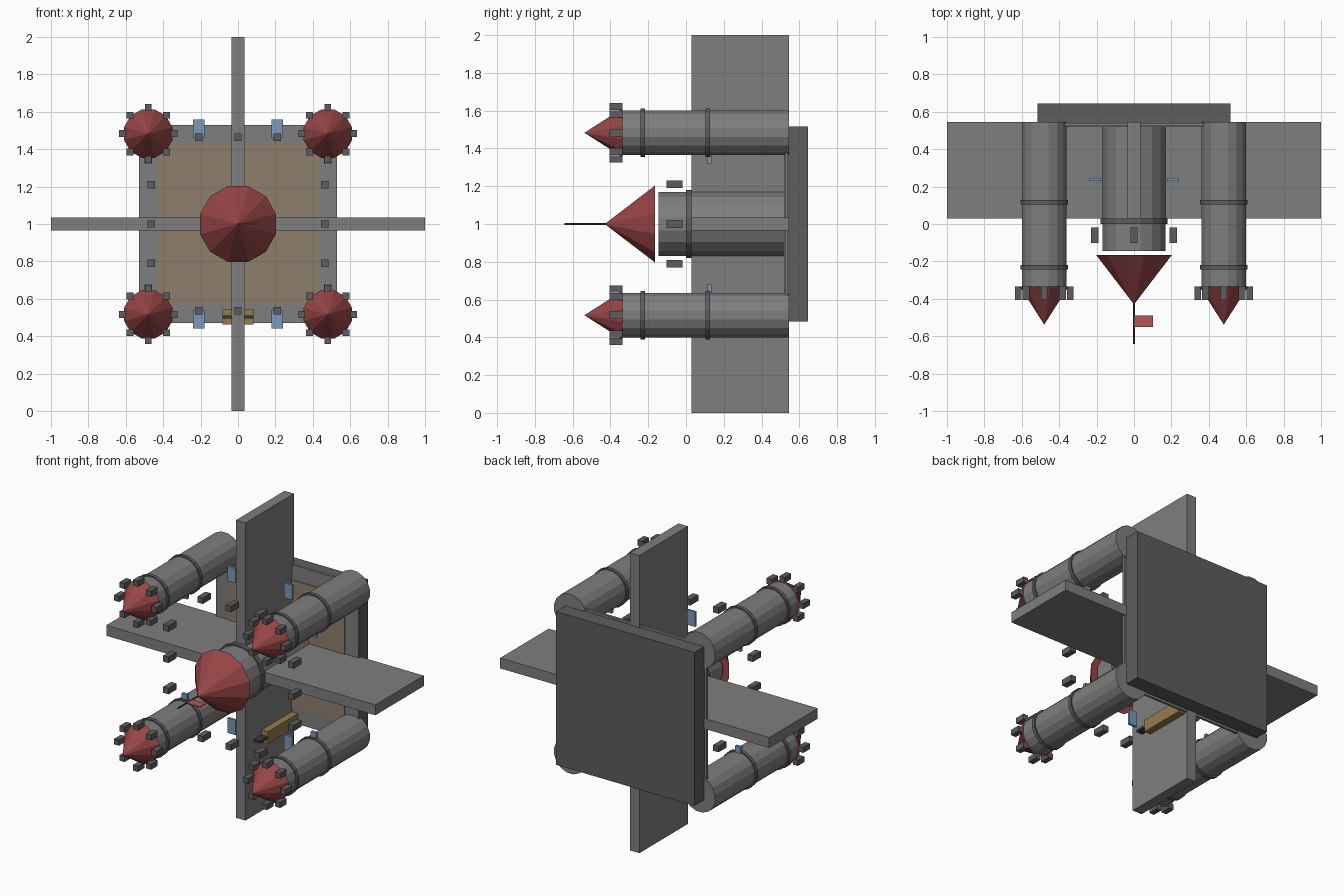
import bpy, math
from mathutils import Matrix

if "Cube" in bpy.data.objects:
    bpy.data.objects.remove(bpy.data.objects["Cube"])


def material(name, rgb):
    m = bpy.data.materials.new(name)
    m.diffuse_color = (*rgb, 1)
    m.use_nodes = True
    m.node_tree.nodes["Principled BSDF"].inputs["Base Color"].default_value = m.diffuse_color
    return m


STONE = material("stone", (0.21, 0.21, 0.215))
DARK = material("dark_stone", (0.11, 0.11, 0.115))
IRON = material("iron", (0.04, 0.04, 0.045))
RED = material("roof_red", (0.31, 0.06, 0.06))
FLAG = material("flag_red", (0.45, 0.09, 0.09))
TAN = material("courtyard_tan", (0.27, 0.21, 0.15))
WOOD = material("wood", (0.31, 0.20, 0.07))
BLUE = material("window_blue", (0.20, 0.32, 0.48))


def finish(name, mat):
    ob = bpy.context.object
    ob.name = name
    ob.data.materials.append(mat)
    return ob


def box(name, centre, size, mat=STONE):
    bpy.ops.mesh.primitive_cube_add(size=1, location=centre)
    ob = finish(name, mat)
    ob.data.transform(Matrix.Diagonal((*size, 1)))
    return ob


def round_part(name, x, z, y0, y1, r0, r1, sides=16, mat=STONE):
    """Cylinder or cone along y, radius r0 at y0 (rear) and r1 at y1 (front)."""
    bpy.ops.mesh.primitive_cone_add(vertices=sides, radius1=r0, radius2=r1,
                                    depth=abs(y1 - y0), location=(x, (y0 + y1) / 2, z))
    ob = finish(name, mat)
    ob.data.transform(Matrix.Rotation(math.pi / 2, 4, 'X')
                      @ Matrix.Rotation(math.pi / sides, 4, 'Z'))
    return ob


# base, thin rim and courtyard
box("base", (0, 0.5875, 1), (1.03, 0.115, 1.03), DARK)
box("base_rim", (0, 0.532, 1), (1.06, 0.016, 1.06))
box("courtyard", (0, 0.523, 1), (0.86, 0.008, 0.86), TAN)

# crossing walls
box("wall_horizontal", (0, 0.287, 1), (2, 0.515, 0.07))
box("wall_vertical", (0, 0.287, 1), (0.07, 0.515, 2))

# floating battlements, three on each side
for s in (-1, 1):
    for t in (-0.21, 0, 0.21):
        box("wall_battlement", (s * 0.465, -0.06, 1 + t), (0.04, 0.085, 0.04), DARK)
        box("wall_battlement", (t, -0.06, 1 + s * 0.465), (0.04, 0.085, 0.04), DARK)

# central keep with ring, roof, pole and flag
round_part("keep", 0, 1, 0.53, -0.145, 0.172, 0.172)
round_part("keep_ring", 0, 1, 0.03, 0.0, 0.183, 0.183, 16, DARK)
round_part("keep_roof", 0, 1, -0.165, -0.43, 0.21, 0, 12, RED)
round_part("flag_pole", 0, 1, -0.42, -0.642, 0.005, 0.005, 8, IRON)
box("flag", (0.052, -0.52, 1), (0.1, 0.06, 0.006), FLAG)

# corner towers
for sx in (-1, 1):
    for sz in (-1, 1):
        x, z = sx * 0.48, 1 + sz * 0.483
        round_part("tower", x, z, 0.545, -0.345, 0.121, 0.121)
        for y in (0.115, -0.23):
            round_part("tower_ring", x, z, y + 0.012, y - 0.012, 0.13, 0.13, 16, DARK)
        round_part("tower_roof", x, z, -0.335, -0.538, 0.134, 0, 12, RED)
        for i in range(8):
            a = i * math.pi / 4
            box("tower_battlement",
                (x + 0.139 * math.cos(a), -0.37, z + 0.139 * math.sin(a)),
                (0.037, 0.07, 0.037), DARK)
        box("tower_window", (x, 0.125, z - sz * 0.12), (0.04, 0.02, 0.085), BLUE)
        box("wall_window", (sx * 0.21, 0.237, 1 + sz * 0.51), (0.06, 0.016, 0.1), BLUE)

# gate with its bar
box("gate", (0, 0.36, 0.503), (0.165, 0.32, 0.082), WOOD)
box("gate_bar", (0, 0.16, 0.503), (0.16, 0.08, 0.016), IRON)
